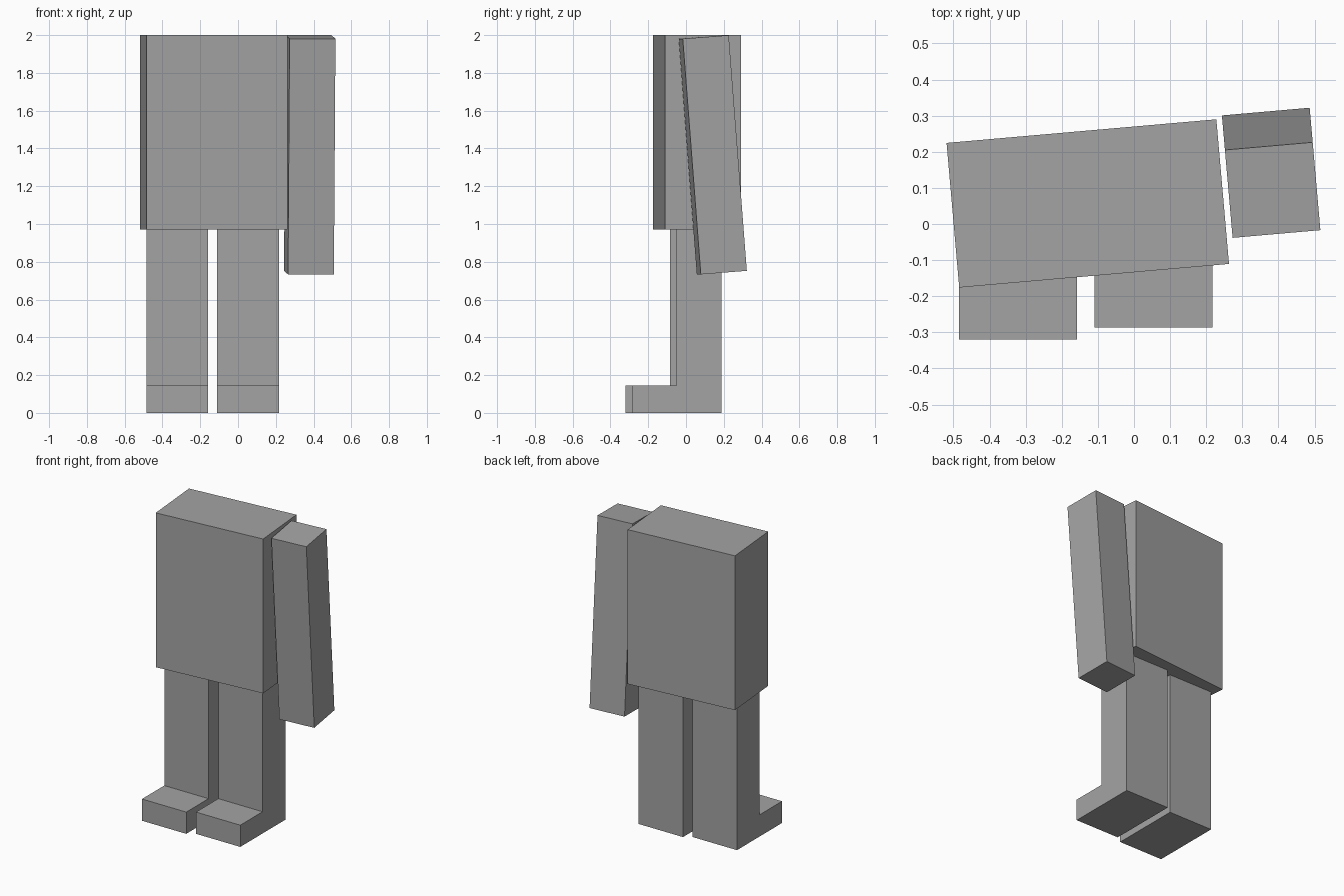
import bpy, bmesh
from math import radians
from mathutils import Vector, Euler

if "Cube" in bpy.data.objects:
    bpy.data.objects.remove(bpy.data.objects["Cube"])

grey = bpy.data.materials.new("stone grey")
grey.diffuse_color = (0.37, 0.37, 0.37, 1)
grey.use_nodes = True
grey.node_tree.nodes["Principled BSDF"].inputs["Base Color"].default_value = grey.diffuse_color


def add_object(name, bm):
    bmesh.ops.recalc_face_normals(bm, faces=bm.faces)
    mesh = bpy.data.meshes.new(name)
    bm.to_mesh(mesh)
    bm.free()
    mesh.materials.append(grey)
    obj = bpy.data.objects.new(name, mesh)
    bpy.context.collection.objects.link(obj)
    return obj


def add_box(name, size, top_centre, rotation):
    """Box hung from the centre of its top face."""
    bm = bmesh.new()
    bmesh.ops.create_cube(bm, size=1)
    bmesh.ops.scale(bm, vec=size, verts=bm.verts)
    bmesh.ops.translate(bm, vec=(0, 0, -size[2] / 2), verts=bm.verts)
    obj = add_object(name, bm)
    obj.location = top_centre
    obj.rotation_euler = rotation
    return obj


def add_leg(name, x0, y_front):
    """L-shaped side profile, foot at the front, extruded across x."""
    profile = [(0, 0), (0.475, 0), (0.475, 0.97), (0.235, 0.97),
               (0.235, 0.145), (0, 0.145)]
    bm = bmesh.new()
    face = bm.faces.new([bm.verts.new((x0, y_front + y, z)) for y, z in profile])
    side = bmesh.ops.extrude_face_region(bm, geom=[face])
    verts = [g for g in side["geom"] if isinstance(g, bmesh.types.BMVert)]
    bmesh.ops.translate(bm, vec=(0.327, 0, 0), verts=verts)
    return add_object(name, bm)


# Torso, turned slightly
yaw = radians(5)
add_box("torso", (0.75, 0.402, 1.03), (-0.128, 0.057, 2.0), (0, 0, yaw))

# Single arm, swinging backwards at the hand
add_box("arm", (0.244, 0.245, 1.251), (0.384, 0.094, 1.99),
        (radians(4.4), 0, yaw))

# Legs with feet, one a little ahead of the other
add_leg("left_leg", -0.485, -0.32)
add_leg("right_leg", -0.11, -0.286)
